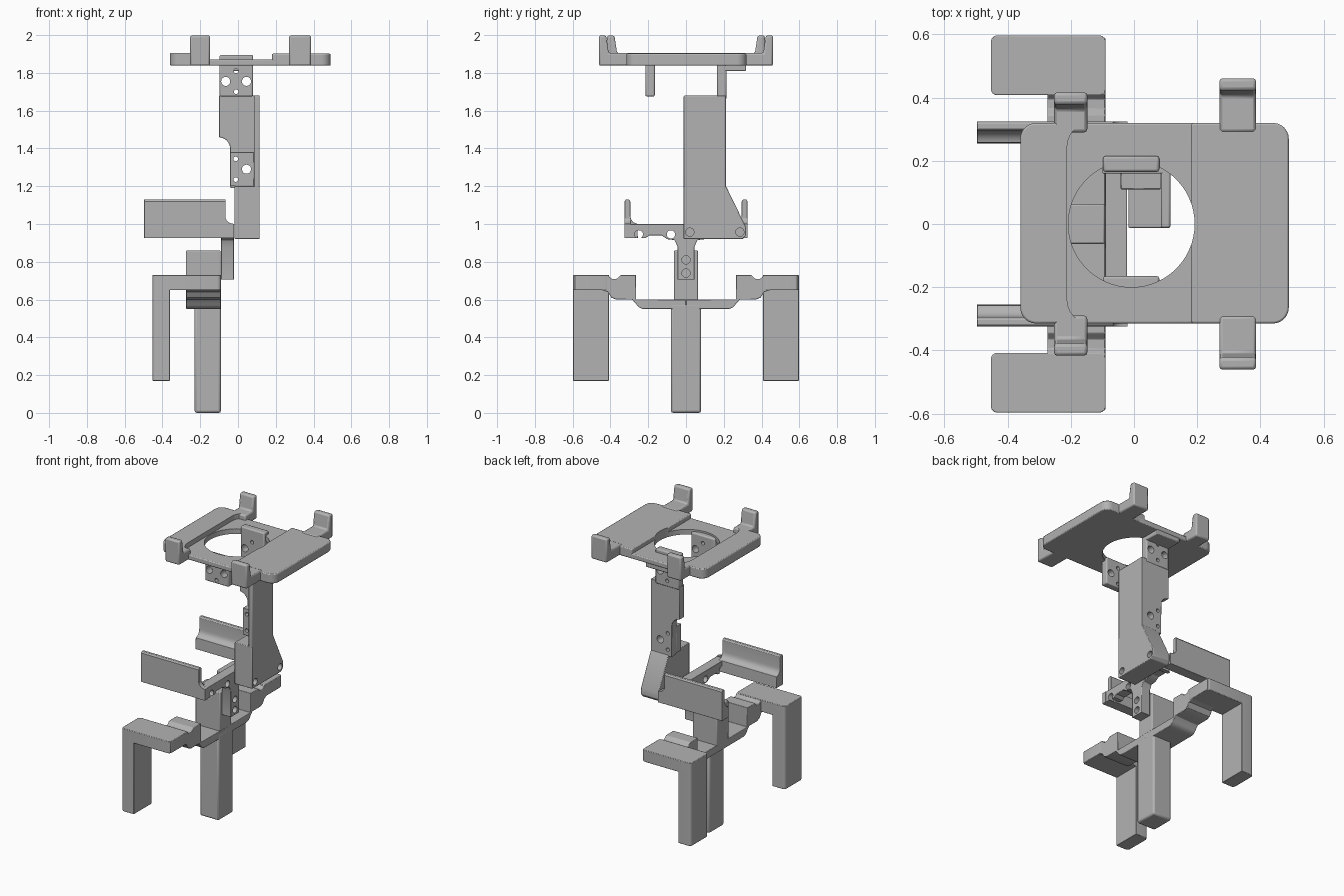
import bpy, bmesh, math
from mathutils import Vector

if "Cube" in bpy.data.objects:
    bpy.data.objects.remove(bpy.data.objects["Cube"])

grey = bpy.data.materials.new("plain grey")
grey.diffuse_color = (0.45, 0.45, 0.45, 1)
grey.use_nodes = True
grey.node_tree.nodes["Principled BSDF"].inputs["Base Color"].default_value = grey.diffuse_color


def prism(name, pts, axis, lo, hi, bevel=0.006):
    """Extrude a 2D outline along an axis: X uses (y,z), Y uses (x,z), Z uses (x,y)."""
    place = {"X": lambda a, b, c: (c, a, b),
             "Y": lambda a, b, c: (a, c, b),
             "Z": lambda a, b, c: (a, b, c)}[axis]
    bm = bmesh.new()
    face = bm.faces.new([bm.verts.new(place(a, b, lo)) for a, b in pts])
    ext = bmesh.ops.extrude_face_region(bm, geom=[face])
    verts = [v for v in ext["geom"] if isinstance(v, bmesh.types.BMVert)]
    bmesh.ops.translate(bm, verts=verts, vec=Vector(place(0, 0, hi - lo)))
    bmesh.ops.recalc_face_normals(bm, faces=bm.faces)
    me = bpy.data.meshes.new(name)
    bm.to_mesh(me)
    bm.free()
    ob = bpy.data.objects.new(name, me)
    bpy.context.collection.objects.link(ob)
    me.materials.append(grey)
    if bevel:
        m = ob.modifiers.new("soft edges", "BEVEL")
        m.width, m.segments = bevel, 2
        m.limit_method, m.angle_limit = "ANGLE", math.radians(40)
    return ob


def box(name, x, y, z, bevel=0.006):
    return prism(name, [(x[0], y[0]), (x[1], y[0]), (x[1], y[1]), (x[0], y[1])], "Z", *z, bevel)


def arc(cx, cy, r, a0, a1, n=6):
    return [(cx + r * math.cos(math.radians(a0 + (a1 - a0) * i / n)),
             cy + r * math.sin(math.radians(a0 + (a1 - a0) * i / n))) for i in range(n + 1)]


def rounded(x0, x1, y0, y1, radii):
    """Rounded rectangle, radii for corners: bottom left, bottom right, top right, top left."""
    a, b, c, d = radii
    out = []
    for cx, cy, r, s in ((x0 + a, y0 + a, a, 180), (x1 - b, y0 + b, b, 270),
                         (x1 - c, y1 - c, c, 0), (x0 + d, y1 - d, d, 90)):
        out += arc(cx, cy, r, s, s + 90) if r else [(cx, cy)]
    return out


def cut(ob, cutter):
    cutter.hide_render = True
    cutter.hide_viewport = True
    m = ob.modifiers.new("cut", "BOOLEAN")
    m.object, m.solver = cutter, "EXACT"


def drill(ob, axis, a, b, r, lo, hi):
    cut(ob, prism("hole_cutter", arc(a, b, r, 0, 345, 23), axis, lo, hi, 0))


# Central foot and its block
box("centre_leg", (-0.23, -0.09), (-0.08, 0.08), (0, 0.58), 0.012)
box("centre_block", (-0.275, -0.092), (-0.063, 0.063), (0.55, 0.86))

# Wavy crossbar, drawn for one side and mirrored
half = [(0, 0.55)] + arc(0.22, 0.60, 0.05, 270, 335, 5) + \
    [(0.285, 0.6), (0.37, 0.6), (0.395, 0.61), (0.415, 0.64), (0.45, 0.652), (0.59, 0.652),
     (0.59, 0.73), (0.412, 0.73), (0.395, 0.71), (0.365, 0.71), (0.345, 0.73),
     (0.265, 0.73), (0.265, 0.60), (0, 0.60)]
for side, s in (("front", -1), ("back", 1)):
    prism(side + "_crossbar", [(s * y, z) for y, z in half], "X", -0.274, -0.091, 0.003)
    ys = sorted((s * 0.408, s * 0.597))
    prism(side + "_arm", rounded(-0.453, -0.09, *ys, (0.02,) * 4), "Z", 0.65, 0.73, 0.003)
    prism(side + "_leg", rounded(-0.453, -0.36, *ys, (0.02, 0, 0, 0.02)), "Z", 0.17, 0.70, 0.003)

    # Side grip with a coved foot
    grip = [(0.325, 0.925), (0.325, 1.12), (0.318, 1.13), (0.302, 1.13), (0.295, 1.12)] + \
        [(0.295, 1.045)] + arc(0.25, 1.045, 0.045, -20, -80, 5) + [(0.255, 0.925)]
    prism(side + "_grip", [(s * y, z) for y, z in grip], "X", -0.497, -0.065, 0.002)
    web = [(-0.07, 0.925), (-0.02, 0.925), (-0.02, 1.0)] + arc(-0.025, 1.045, 0.043, 260, 190, 5)
    prism(side + "_grip_web", web, "Y", *sorted((s * 0.325, s * 0.295)), 0)

# Bar joining the grips, with the hanging bracket
edge = [(0.325, 1.0), (0.325, 0.925), (0.215, 0.925), (0.195, 0.94), (0.13, 0.94),
        (0.10, 0.92), (0.06, 0.915), (0.045, 0.88), (0.045, 0.705)]
bar = prism("grip_bar", edge + [(-y, z) for y, z in reversed(edge)], "X", -0.09, -0.022, 0.003)
for y, z in ((-0.25, 0.945), (-0.08, 0.945), (0.08, 0.945), (0.25, 0.945), (0, 0.81), (0, 0.74)):
    drill(bar, "X", y, z, 0.022, -0.2, 0.1)

# Column: solid flared foot, side wall and back wall
foot = prism("column_foot", [(-0.012, 0.92), (0.30, 0.92), (0.317, 0.94), (0.317, 0.985),
                             (0.212, 1.2), (-0.012, 1.2)], "X", -0.018, 0.115, 0.004)
for y in (0.02, 0.285):
    drill(foot, "X", y, 0.957, 0.022, 0.08, 0.2)
box("column_side_wall", (0.085, 0.115), (-0.012, 0.212), (1.18, 1.68))
back = prism("column_back_wall", [(-0.04, 1.19), (0.115, 1.19), (0.115, 1.68), (-0.1, 1.68),
                                  (-0.1, 1.46)] + arc(-0.1, 1.40, 0.058, 80, 5, 5),
             "Y", 0.16, 0.212, 0.003)
insert = box("column_insert", (-0.042, 0.085), (0.11, 0.165), (1.2, 1.38), 0.003)
for ob in (back, insert):
    for x, z, r in ((0.045, 1.29, 0.024), (-0.012, 1.345, 0.012), (-0.012, 1.235, 0.012)):
        drill(ob, "Y", x, z, r, 0.0, 0.3)

# Hangers under the tray
for name, ys, zs in (("front_hanger", (-0.215, -0.165), (1.675, 1.86)),
                     ("back_hanger", (0.165, 0.215), (1.66, 1.895))):
    ob = box(name, (-0.098, 0.08), ys, zs, 0.008)
    for x, z, r in ((-0.065, 1.755, 0.024), (0.045, 1.755, 0.024),
                    (-0.01, 1.81, 0.012), (-0.01, 1.70, 0.012)):
        drill(ob, "Y", x, z, r, ys[0] - 0.05, ys[1] + 0.05)
box("hanger_flange", (-0.098, 0.08), (0.2, 0.318), (1.81, 1.842))

# Tray: low middle with a round opening, raised left and right pads
R = 0.05
opening = prism("opening_cutter", arc(-0.008, 0, 0.2, 0, 354, 59), "Z", 1.7, 2.1, 0)
for name, outline, top in (
        ("tray_middle", rounded(-0.25, 0.23, -0.315, 0.32, (0,) * 4), 1.872),
        ("tray_left_pad", rounded(-0.36, -0.15, -0.315, 0.32, (R, 0, 0, R)), 1.905),
        ("tray_right_pad", rounded(0.18, 0.49, -0.315, 0.32, (0.01, R, R, 0.01)), 1.902)):
    ob = prism(name, outline, "Z", 1.838, top, 0.006)
    if name == "tray_left_pad":
        cut(ob, prism("recess_cutter", rounded(-0.212, 0.3, -0.318, 0.323, (0.08, 0, 0, 0.08)),
                      "Z", 1.872, 2.0, 0))
    cut(ob, opening)

# Corner clips with upright posts
for label, x0, x1, reach, drop in (("left", -0.253, -0.148, 0.417, 0.0),
                                   ("right", 0.27, 0.387, 0.461, 0.0)):
    for side, s in (("front", -1), ("back", 1)):
        prof = [(0.29, 1.838), (reach, 1.838), (reach, 1.998), (reach - 0.038, 1.998),
                (reach - 0.052, 1.905), (0.29, 1.905)]
        prism(f"{label}_{side}_clip", [(s * y, z) for y, z in prof], "X", x0, x1, 0.01)

# Smooth the curved walls and keep real edges crisp
for ob in bpy.context.scene.objects:
    if not ob.hide_render:
        bpy.ops.object.select_all(action="DESELECT")
        ob.select_set(True)
        bpy.context.view_layer.objects.active = ob
        bpy.ops.object.shade_smooth_by_angle(angle=math.radians(30))
